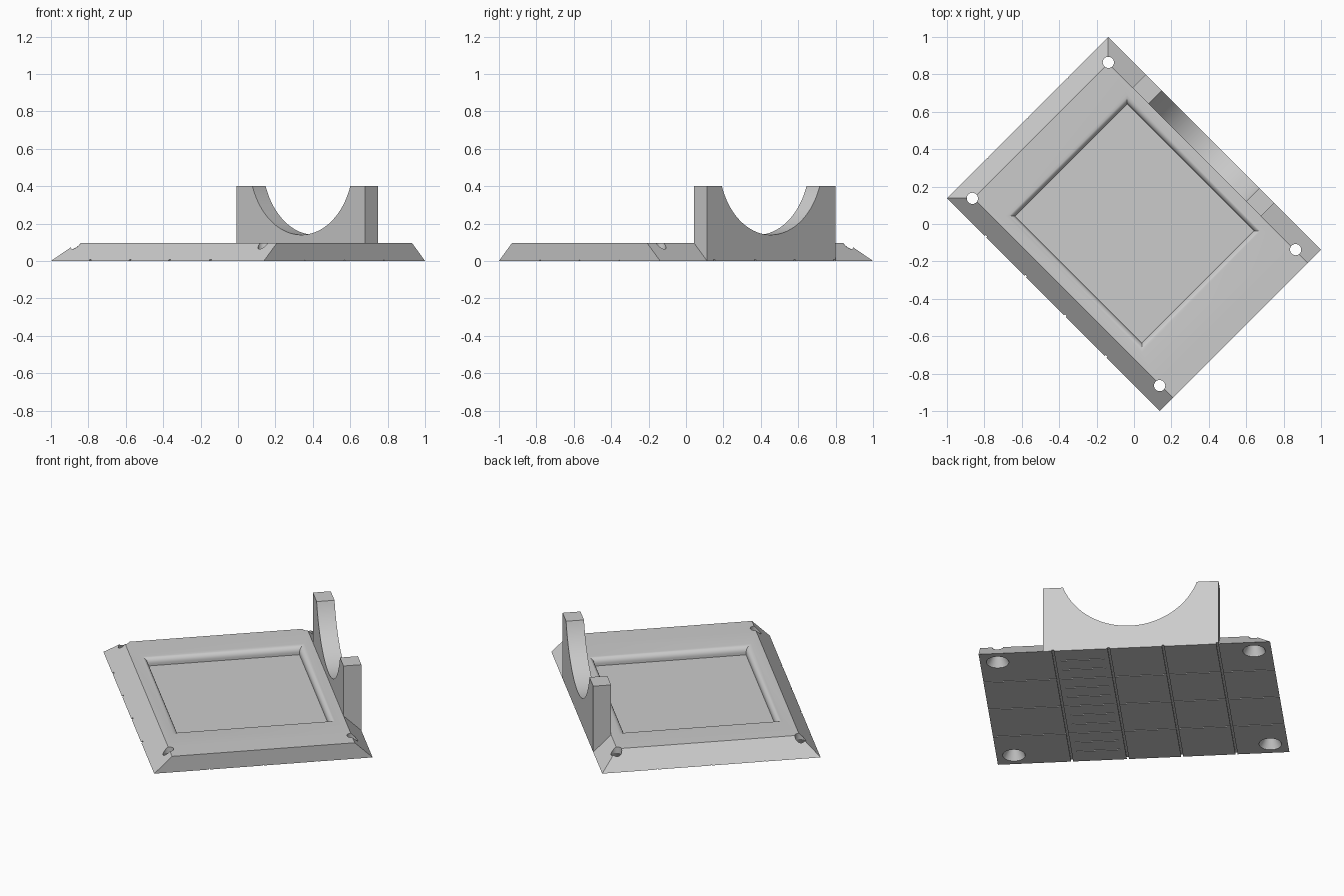
import bpy, bmesh, math
from mathutils import Matrix, Vector

if "Cube" in bpy.data.objects:
    bpy.data.objects.remove(bpy.data.objects["Cube"])

TURN = Matrix.Rotation(math.radians(-45), 4, 'Z')   # plate sits diagonally
HX, HY, TOP, BEVEL = 0.805, 0.61, 0.097, 0.1

grey = bpy.data.materials.new("plain_grey")
grey.use_nodes = True
grey.diffuse_color = (0.6, 0.6, 0.6, 1)
grey.node_tree.nodes["Principled BSDF"].inputs["Base Color"].default_value = (0.6, 0.6, 0.6, 1)


def loft(bm, rings):
    """Closed solid through a stack of rings with equal point counts."""
    rows = [[bm.verts.new(p) for p in ring] for ring in rings]
    n = len(rows[0])
    for a, b in zip(rows, rows[1:]):
        for i in range(n):
            j = (i + 1) % n
            bm.faces.new((a[i], a[j], b[j], b[i]))
    bm.faces.new(rows[0][::-1])
    bm.faces.new(rows[-1])


def rect(x0, x1, y0, y1, z):
    return [Vector(p) for p in ((x0, y0, z), (x1, y0, z), (x1, y1, z), (x0, y1, z))]


def box(bm, x0, x1, y0, y1, z0, z1):
    loft(bm, [rect(x0, x1, y0, y1, z) for z in (z0, z1)])


def circle(x, y, r, z, n=32):
    angles = [math.tau * i / n for i in range(n)]
    return [Vector((x + r * math.cos(a), y + r * math.sin(a), z)) for a in angles]


def finish(bm, name):
    bmesh.ops.recalc_face_normals(bm, faces=bm.faces)
    bm.transform(TURN)
    mesh = bpy.data.meshes.new(name)
    bm.to_mesh(mesh)
    bm.free()
    mesh.materials.append(grey)
    obj = bpy.data.objects.new(name, mesh)
    bpy.context.collection.objects.link(obj)
    return obj


def combine(target, tool, operation):
    """Apply a boolean and remove the helper."""
    tool.hide_render = True
    mod = target.modifiers.new(tool.name, 'BOOLEAN')
    mod.operation, mod.solver, mod.object = operation, 'EXACT', tool
    bpy.context.view_layer.objects.active = target
    bpy.ops.object.modifier_apply(modifier=mod.name)
    bpy.data.objects.remove(tool)


# Base plate: three sloped sides, one upright side
bm = bmesh.new()
loft(bm, [rect(-HX, HX, -HY, HY, 0),
          rect(-HX + BEVEL, HX, -HY + BEVEL, HY - BEVEL, TOP)])
plate = finish(bm, "base_plate")

# Upright cradle wall along one long edge
bm = bmesh.new()
box(bm, -0.52, 0.45, HY - BEVEL, HY, 0, 0.4)
cradle = finish(bm, "cradle_wall")

# Round scoop through the cradle wall
bm = bmesh.new()
scoop = circle(0, 0, 0.393, 0, 96)
loft(bm, [[Vector((p.x - 0.031, y, p.y + 0.533)) for p in scoop] for y in (0.4, 0.8)])
combine(cradle, finish(bm, "scoop_cutter"), 'DIFFERENCE')
combine(plate, cradle, 'UNION')

# Recessed tray with a rounded lip
lip, floor = 0.035, 0.048
steps = [(lip, floor)]
for i in range(6):
    a = math.radians(90 - 14 * i)
    steps.append((lip * math.sin(a), TOP - lip + lip * math.cos(a)))
steps += [(0, TOP), (0, TOP + 0.1)]
bm = bmesh.new()
loft(bm, [rect(-0.515 + d, 0.515 - d, -0.455 + d, 0.463 - d, z) for d, z in steps])
combine(plate, finish(bm, "tray_cutter"), 'DIFFERENCE')

# Corner screw holes, countersunk from below
bm = bmesh.new()
for x in (-0.708, 0.708):
    for y in (-0.514, 0.514):
        loft(bm, [circle(x, y, r, z) for r, z in
                  ((0.062, -0.02), (0.062, 0.005), (0.03, 0.06), (0.03, 0.2))])
combine(plate, finish(bm, "hole_cutter"), 'DIFFERENCE')

# Underside grooves: wide cross lines, fine long lines, short ticks
bm = bmesh.new()
for x in (-0.513, -0.213, 0.087, 0.395):
    box(bm, x - 0.006, x + 0.006, -0.7, 0.7, -0.05, 0.008)
combine(plate, finish(bm, "cross_groove_cutter"), 'DIFFERENCE')
bm = bmesh.new()
for i in range(-5, 6):
    reach = (-0.9, 0.9) if i % 3 == 0 else (0.12, 0.36)
    box(bm, *reach, i / 10 - 0.003, i / 10 + 0.003, -0.04, 0.005)
combine(plate, finish(bm, "long_groove_cutter"), 'DIFFERENCE')

plate.name = "base_plate_with_cradle"
bpy.ops.object.select_all(action='DESELECT')
plate.select_set(True)
bpy.context.view_layer.objects.active = plate
bpy.ops.object.shade_smooth_by_angle(angle=math.radians(18))
